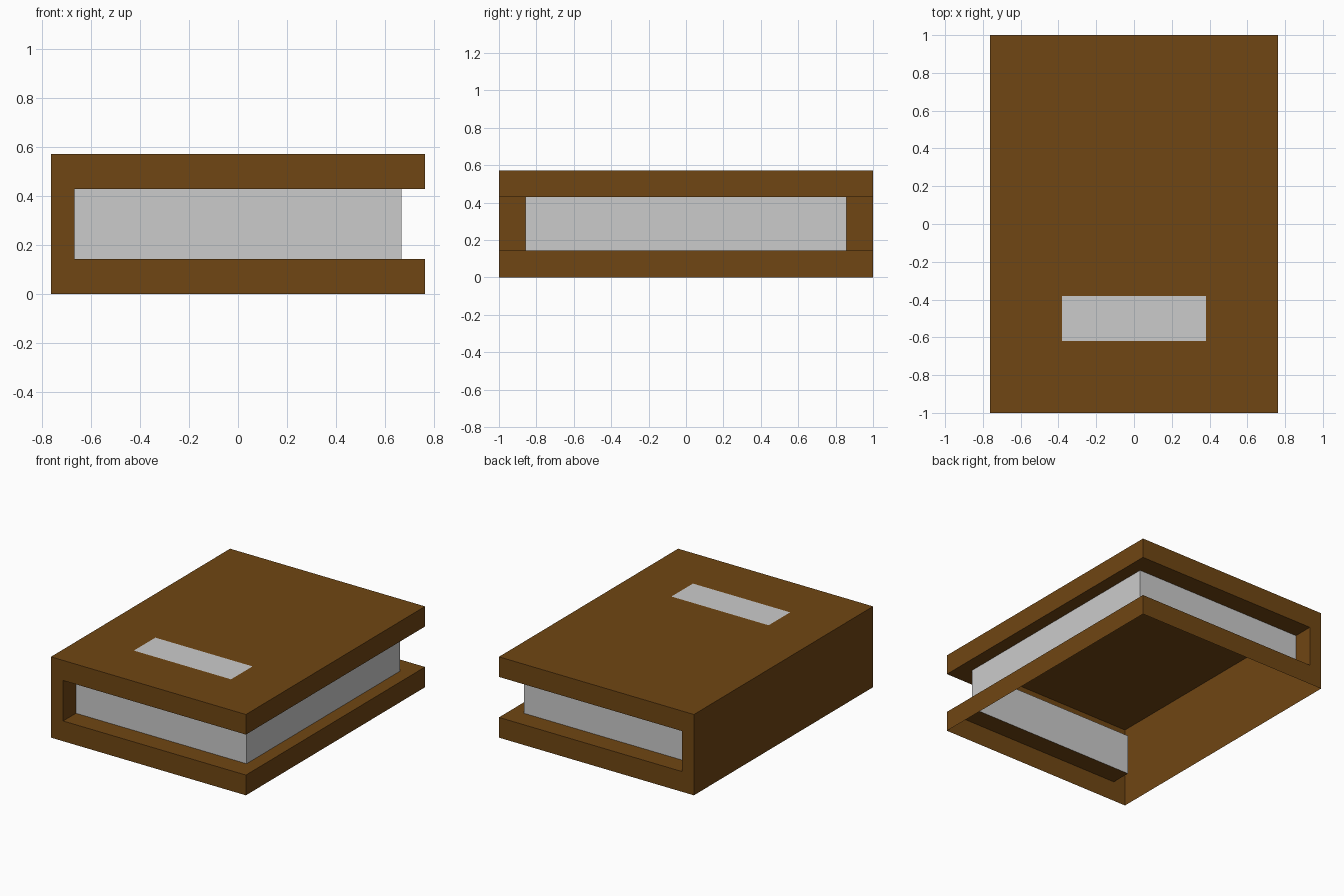
import bpy, bmesh

if "Cube" in bpy.data.objects:
    bpy.data.objects.remove(bpy.data.objects["Cube"])

W, D, H = 0.762, 1.0, 0.571       # half width, half depth, full height
LOW, HIGH = 0.143, 0.429          # recess between the two cover boards
PX, PY = 0.667, 0.857             # page block half sizes


def material(name, color):
    m = bpy.data.materials.new(name)
    m.diffuse_color = (*color, 1)
    m.use_nodes = True
    m.node_tree.nodes["Principled BSDF"].inputs["Base Color"].default_value = m.diffuse_color
    return m


def wall(bm, path, z0, z1):
    """Vertical strip of quads along a counter-clockwise path."""
    for (ax, ay), (bx, by) in zip(path, path[1:]):
        quad(bm, [(ax, ay, z0), (bx, by, z0), (bx, by, z1), (ax, ay, z1)])


def ledge(bm, outer, inner, z, up):
    """Flat strip of quads between two paths."""
    for i in range(len(outer) - 1):
        pts = [(*p, z) for p in (outer[i], outer[i + 1], inner[i + 1], inner[i])]
        quad(bm, pts if up else pts[::-1])


def quad(bm, pts):
    bm.faces.new([bm.verts.new(p) for p in pts])


def finish(bm, name, mat):
    bmesh.ops.remove_doubles(bm, verts=bm.verts, dist=1e-5)
    mesh = bpy.data.meshes.new(name)
    bm.to_mesh(mesh)
    bm.free()
    mesh.materials.append(mat)
    obj = bpy.data.objects.new(name, mesh)
    bpy.context.collection.objects.link(obj)


brown = material("leather", (0.162, 0.061, 0.0065))
paper = material("paper", (0.58, 0.58, 0.55))

# Three-sided outlines of the boards and of the pages, and the spine outline
board = [(-PX, -D), (W, -D), (W, D), (-PX, D)]
pages = [(-PX, -PY), (PX, -PY), (PX, PY), (-PX, PY)]
back = [(-PX, D), (-W, D), (-W, -D), (-PX, -D)]
spine = [pages[-1]] + back + [pages[0]]
outline = board + back[1:]

# Cover: hollow shell, open underneath, with a recess on three sides
bm = bmesh.new()
wall(bm, outline, 0, LOW)
wall(bm, spine, LOW, HIGH)
wall(bm, outline, HIGH, H)
ledge(bm, board, pages, LOW, True)
ledge(bm, board, pages, HIGH, False)
quad(bm, [(x, y, H) for x, y in outline[:-1]])
finish(bm, "cover", brown)

# Page edges: open band set back inside the cover
bm = bmesh.new()
wall(bm, pages, LOW, HIGH)
finish(bm, "pages", paper)

# Blank title plate lying on the cover
bm = bmesh.new()
z = H + 0.001
quad(bm, [(-0.38, -0.62, z), (0.38, -0.62, z), (0.38, -0.38, z), (-0.38, -0.38, z)])
finish(bm, "title_plate", paper)
